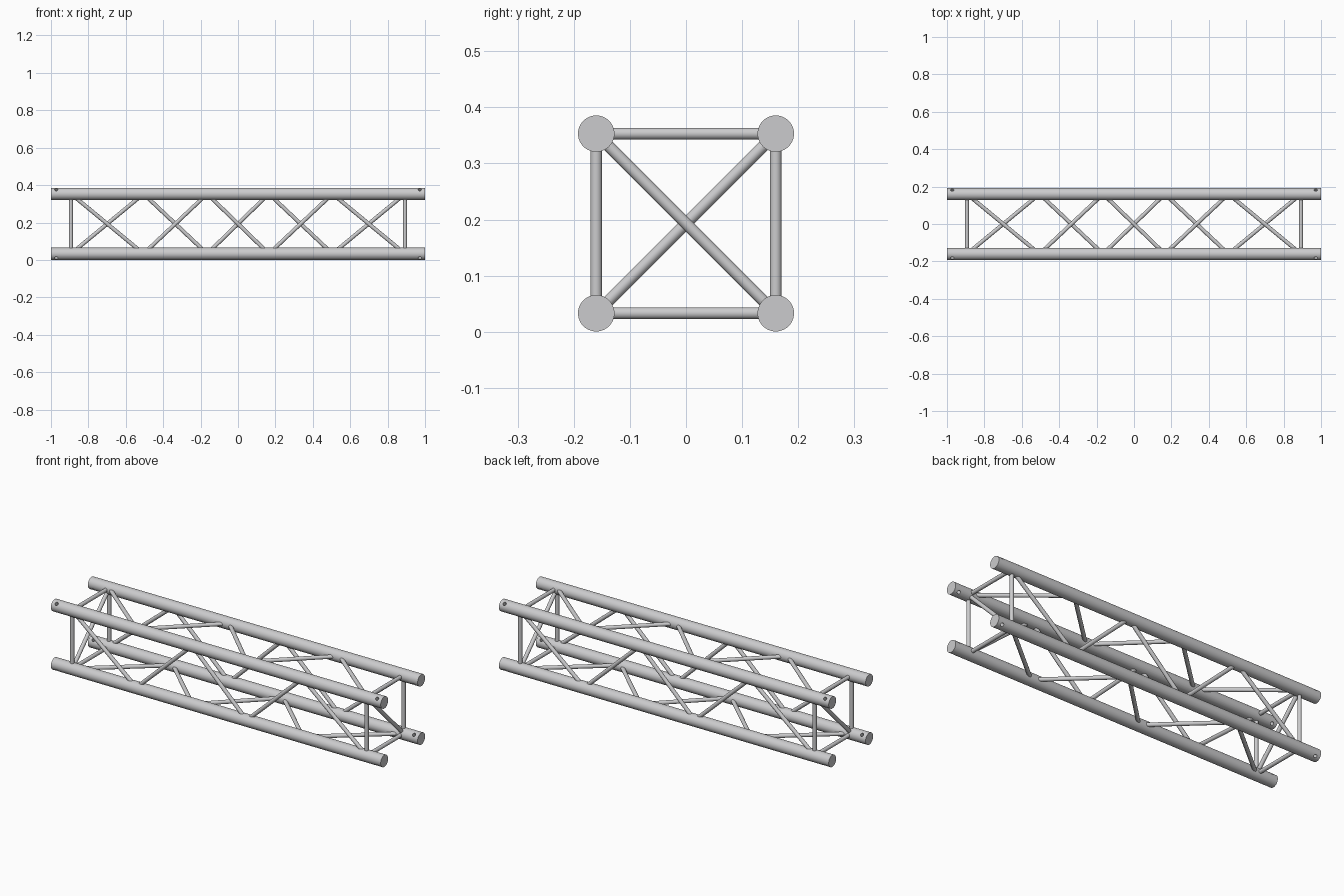
import bpy
from mathutils import Vector

cube = bpy.data.objects.get("Cube")
if cube:
    bpy.data.objects.remove(cube, do_unlink=True)

metal = bpy.data.materials.new("brushed_aluminium")
metal.use_nodes = True
colour = (0.6, 0.6, 0.61, 1)
metal.diffuse_color = colour
bsdf = metal.node_tree.nodes["Principled BSDF"]
bsdf.inputs["Base Color"].default_value = colour
bsdf.inputs["Roughness"].default_value = 0.5

HALF = 0.16        # distance from truss axis to chord axis
MID = 0.193        # height of the truss axis
CHORD_R = 0.0325
BRACE_R = 0.0105
END_X = 0.893
NODES = [-END_X, -0.505, -0.165, 0.165, 0.505, END_X]


def tube(name, start, end, radius, sides):
    """Capped round bar between two points."""
    start, end = Vector(start), Vector(end)
    axis = end - start
    bpy.ops.mesh.primitive_cylinder_add(
        vertices=sides, radius=radius, depth=axis.length, location=(start + end) / 2,
        rotation=axis.to_track_quat("Z", "Y").to_euler())
    obj = bpy.context.object
    obj.name = name
    obj.data.materials.append(metal)
    return obj


def smooth(obj):
    bpy.ops.object.select_all(action="DESELECT")
    obj.select_set(True)
    bpy.context.view_layer.objects.active = obj
    bpy.ops.object.shade_smooth_by_angle(angle=0.6)


def point(x, side, level):
    return Vector((x, side * HALF, MID + level * HALF))


def brace(name, a, b):
    """Bar between two chord axes, ending just inside the chords."""
    trim = (b - a).normalized() * 0.015
    smooth(tube(name, a + trim, b - trim, BRACE_R, 20))


SIDES = {-1: "front", 1: "back"}
LEVELS = {-1: "lower", 1: "upper"}

# Main chords with a diagonal pin hole near each end
for side, side_name in SIDES.items():
    for level, level_name in LEVELS.items():
        chord = tube(f"{side_name}_{level_name}_chord",
                     point(-1, side, level), point(1, side, level), CHORD_R, 40)
        cutters = []
        for x in (-0.972, 0.972):
            centre = point(x, side, level)
            reach = Vector((0, side, level)) * 0.05
            cutter = tube("pin_hole_cutter", centre - reach, centre + reach, 0.009, 16)
            cutter.hide_render = True
            cutters.append(cutter)
            cut = chord.modifiers.new("pin_hole", "BOOLEAN")
            cut.operation = "DIFFERENCE"
            cut.solver = "EXACT"
            cut.object = cutter
        bpy.context.view_layer.objects.active = chord
        for modifier in list(chord.modifiers):
            bpy.ops.object.modifier_apply(modifier=modifier.name)
        for cutter in cutters:
            bpy.data.objects.remove(cutter, do_unlink=True)
        smooth(chord)

# Square end frames, each with one cross diagonal
for end, end_name in ((-1, "right"), (1, "left")):
    x = end * END_X
    for s, name in SIDES.items():
        brace(f"{end_name}_end_{name}_post", point(x, s, -1), point(x, s, 1))
    for l, name in LEVELS.items():
        brace(f"{end_name}_end_{name}_rail", point(x, -1, l), point(x, 1, l))
    brace(f"{end_name}_end_diagonal", point(x, -1, end), point(x, 1, -end))

# Zigzag lacing on the four long faces, opposite faces mirrored
for i in range(len(NODES) - 1):
    x0, x1 = NODES[i], NODES[i + 1]
    flip = 1 if i % 2 == 0 else -1
    for s, name in SIDES.items():
        brace(f"{name}_lacing_{i + 1}", point(x0, s, -s * flip), point(x1, s, s * flip))
    for l, name in LEVELS.items():
        brace(f"{name}_lacing_{i + 1}", point(x0, l * flip, l), point(x1, -l * flip, l))
